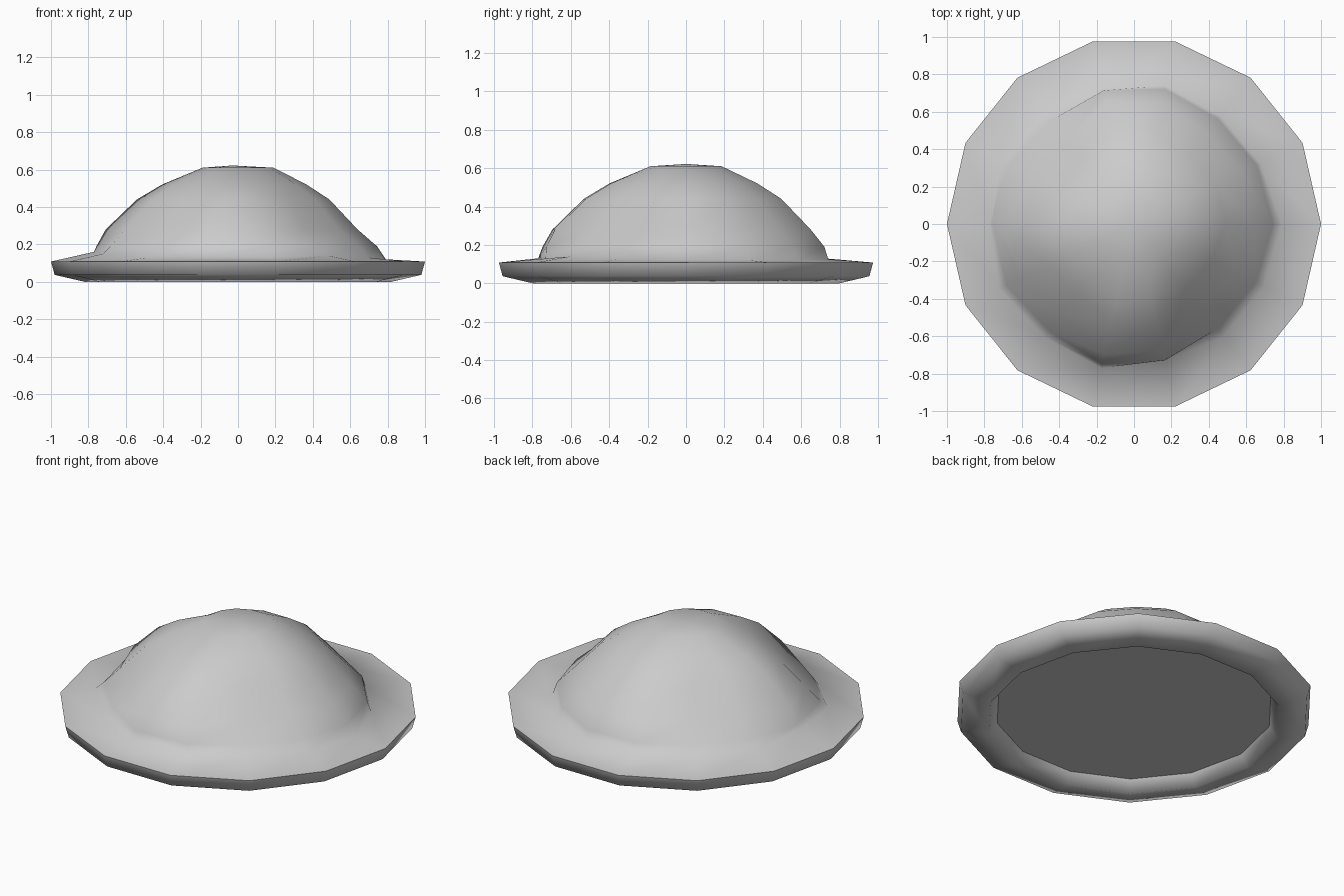
import bpy, bmesh, math

if "Cube" in bpy.data.objects:
    bpy.data.objects.remove(bpy.data.objects["Cube"])

SIDES = 14


def ring(bm, radii, heights):
    verts = []
    for i, (r, z) in enumerate(zip(radii, heights)):
        a = 2 * math.pi * i / SIDES
        verts.append(bm.verts.new((r * math.cos(a), r * math.sin(a), z)))
    return verts


def loft(name, rings, apex, sharp_rings):
    """Skin a stack of (radii, heights) rings, with a flat floor and an apex."""
    bm = bmesh.new()
    loops = [ring(bm, radii, heights) for radii, heights in rings]
    floor = bm.faces.new(loops[0])
    tip = bm.verts.new(apex)
    for i in range(SIDES):
        j = (i + 1) % SIDES
        for lo, hi in zip(loops, loops[1:]):
            bm.faces.new((lo[i], lo[j], hi[j], hi[i]))
        bm.faces.new((loops[-1][i], loops[-1][j], tip))
        for k in sharp_rings:
            bm.edges.get((loops[k][i], loops[k][j])).smooth = False
    bmesh.ops.recalc_face_normals(bm, faces=bm.faces)
    for f in bm.faces:
        f.smooth = f is not floor
    mesh = bpy.data.meshes.new(name)
    bm.to_mesh(mesh)
    bm.free()
    obj = bpy.data.objects.new(name, mesh)
    bpy.context.collection.objects.link(obj)
    return obj


# Shallow dish: recessed underside, foot rim, turned-up edge
plate_profile = [(0.775, 0.07), (0.82, 0), (0.98, 0.037), (1.0, 0.108)]
rings = [([r] * SIDES, [z] * SIDES) for r, z in plate_profile]

# Lumpy mound growing out of the dish: uneven foot, uneven fullness higher up
foot = [.79, .75, .74, .76, .74, .76, .78, .77, .80, .77, .79, .75, .77, .77]
foot_z = [.12, .12, .12, .125, .13, .13, .145, .16, .15, .13, .13, .13, .14, .13]
full = [.94, .94, .92, .98, .98, .84, .88, 1.04, .98, .91, 1.05, 1.03, .85, .88]
rings.append((foot, foot_z))
rings.append(([0.4 * f + 0.22 * (1 + k) for f, k in zip(foot, full)], [0.19] * SIDES))
for r, z in [(0.68, 0.28), (0.52, 0.44), (0.39, 0.52)]:
    rings.append(([r * k for k in full], [z] * SIDES))

# Nearly flat crown
rings.append(([0.19] * SIDES, [0.61] * SIDES))
loft("mound_on_plate", rings, apex=(-0.03, 0, 0.622), sharp_rings=(0, 3))
